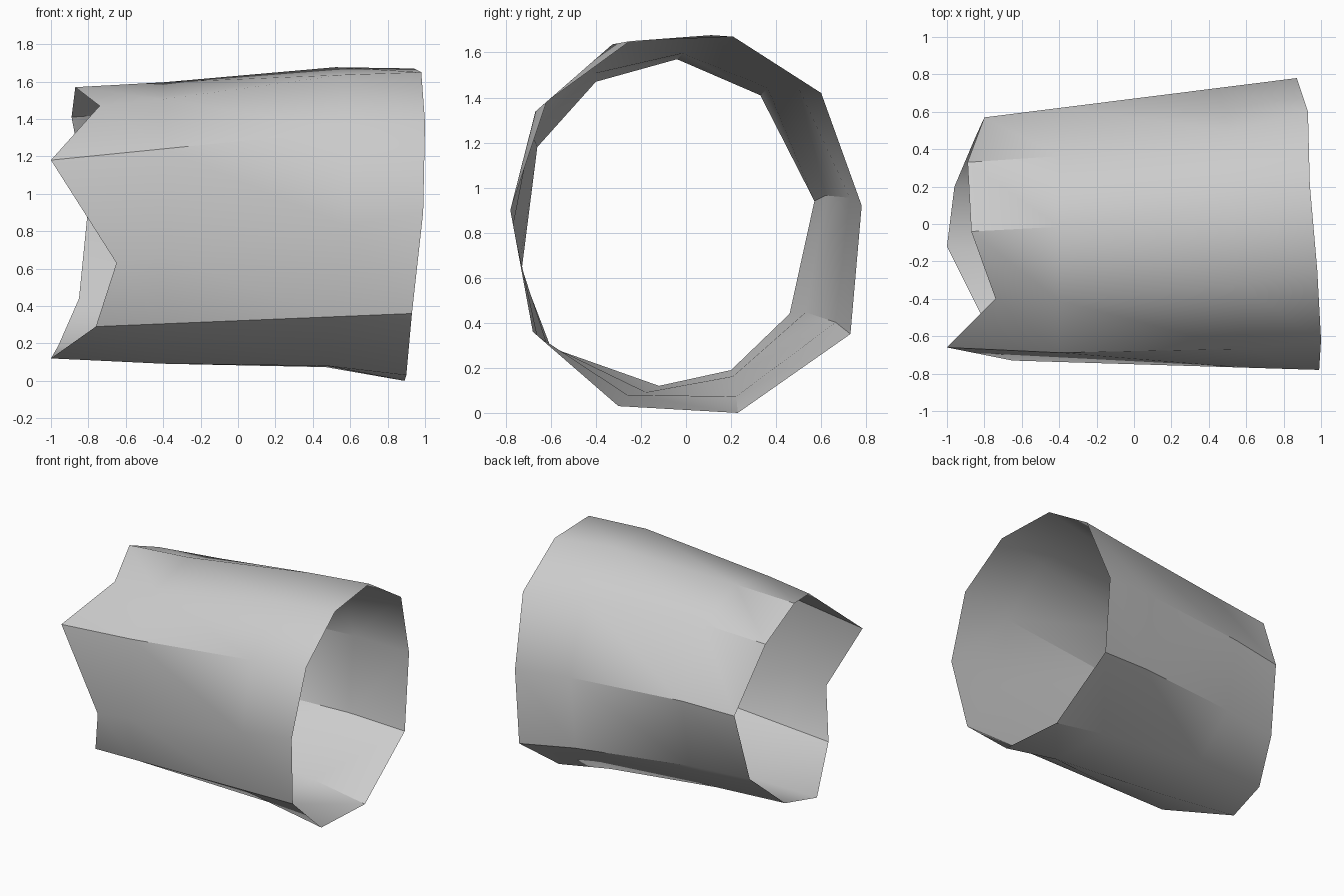
import bpy
import bmesh
from mathutils import Vector

default_cube = bpy.data.objects.get("Cube")
if default_cube:
    bpy.data.objects.remove(default_cube, do_unlink=True)


def make_material(name, colour):
    material = bpy.data.materials.new(name)
    material.use_nodes = True
    material.diffuse_color = colour
    material.node_tree.nodes["Principled BSDF"].inputs["Base Color"].default_value = colour
    return material


# Outlines of the two open ends, front side first, going round over the top
broken_end = [(-.65, -.73, .63), (-1, -.66, 1.18), (-.74, -.4, 1.47), (-.87, -.04, 1.57),
              (-.89, .33, 1.41), (-.8, .57, .94), (-.85, .46, .44), (-.96, .2, .19),
              (-1, -.12, .12), (-.76, -.6, .29)]
wide_end = [(.99, -.78, .9), (1, -.62, 1.38), (.98, -.25, 1.65), (.94, .21, 1.67),
            (.93, .6, 1.42), (.87, .78, .92), (.87, .73, .35), (.89, .23, 0),
            (.9, -.3, .03), (.93, -.68, .36)]


def point_at(start, end, x):
    """Point on the straight stave from start to end at the given x."""
    return start.lerp(end, (x - start.x) / (end.x - start.x))


def stave_points(start, end):
    """Four points along one stave, with a slight sag and twist in the middle."""
    start, end = Vector(start), Vector(end)
    inner = point_at(start, end, -.4)
    outer = point_at(start, end, end.x - .42)
    for point, rise in ((inner, .03 if inner.y > .1 else 0), (outer, .03)):
        if point.z > 1.2:
            point.y -= .04
        if point.y > -.5:
            point.z += rise
    return [start, inner, outer, end]


# Open tube: staves joined side by side with triangulated bands
bm = bmesh.new()
staves = [[bm.verts.new(p) for p in stave_points(a, b)]
          for a, b in zip(broken_end, wide_end)]
for index, stave in enumerate(staves):
    neighbour = staves[(index + 1) % len(staves)]
    for band in range(len(stave) - 1):
        bm.faces.new((stave[band], stave[band + 1], neighbour[band]))
        bm.faces.new((stave[band + 1], neighbour[band + 1], neighbour[band]))

mesh = bpy.data.meshes.new("hollow_tube")
bm.to_mesh(mesh)
bm.free()
mesh.materials.append(make_material("light_grey", (.6, .6, .6, 1)))
tube = bpy.data.objects.new("hollow_tube", mesh)
bpy.context.collection.objects.link(tube)

# Soft shading across shallow folds, crisp edges on the steep ones
bpy.ops.object.select_all(action="DESELECT")
tube.select_set(True)
bpy.context.view_layer.objects.active = tube
bpy.ops.object.shade_smooth_by_angle(angle=.61)
